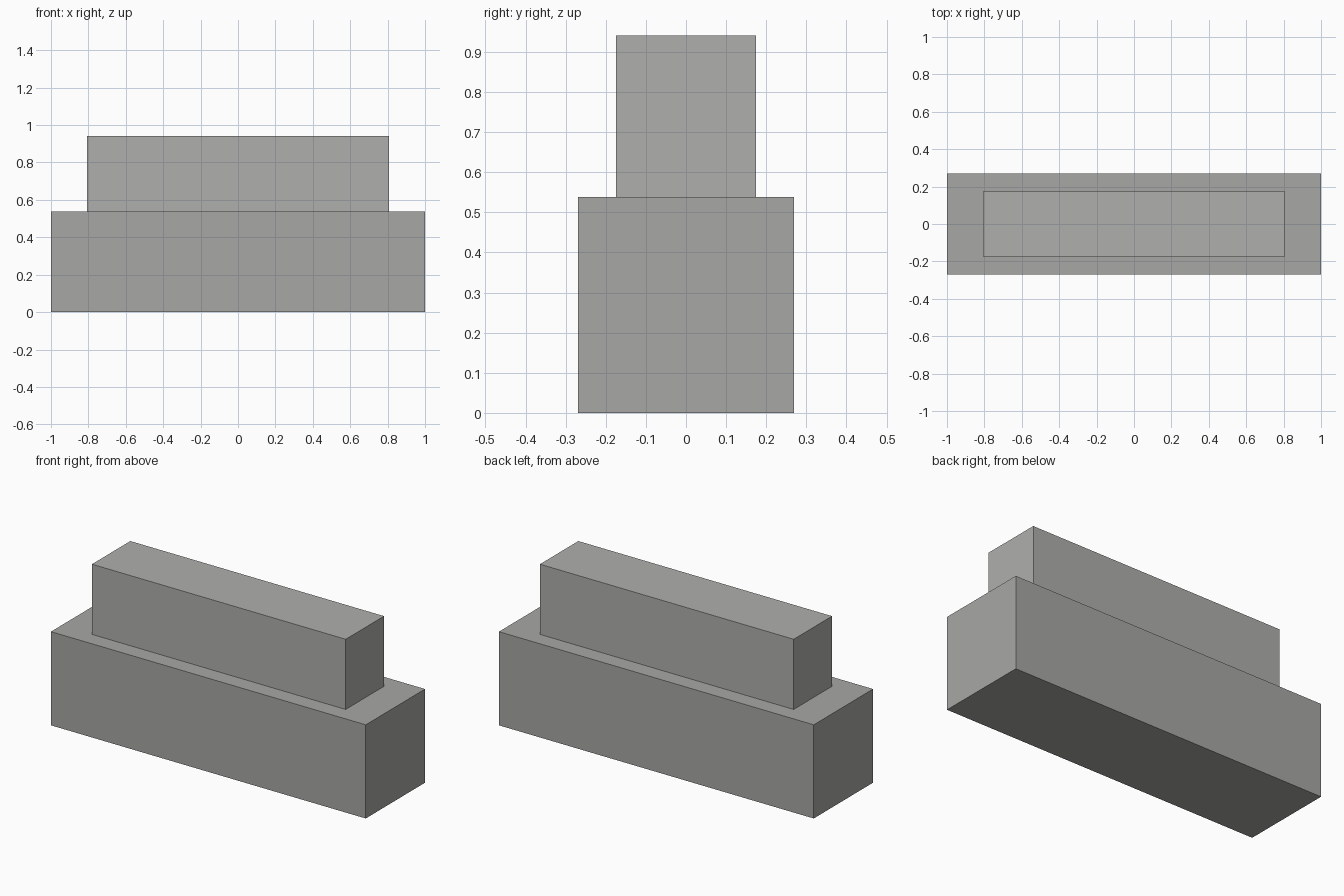
import bpy

if "Cube" in bpy.data.objects:
    bpy.data.objects.remove(bpy.data.objects["Cube"])


def box(name, size_x, size_y, z_min, z_max, color):
    """Axis-aligned coloured box centred on x = y = 0, spanning z_min to z_max."""
    bpy.ops.mesh.primitive_cube_add(size=1, location=(0, 0, (z_min + z_max) / 2))
    obj = bpy.context.object
    obj.name = name
    obj.scale = (size_x, size_y, z_max - z_min)
    bpy.ops.object.transform_apply(location=False, rotation=False, scale=True)
    mat = bpy.data.materials.new(name + "_grey")
    mat.diffuse_color = (*color, 1.0)
    mat.use_nodes = True
    mat.node_tree.nodes["Principled BSDF"].inputs["Base Color"].default_value = mat.diffuse_color
    obj.data.materials.append(mat)
    return obj


# Wide lower block, darker warm grey
box("base_block", 2.0, 0.538, 0.0, 0.538, (0.39, 0.39, 0.375))

# Narrower, slightly lighter block resting on top
box("upper_block", 1.612, 0.348, 0.538, 0.941, (0.43, 0.43, 0.415))
